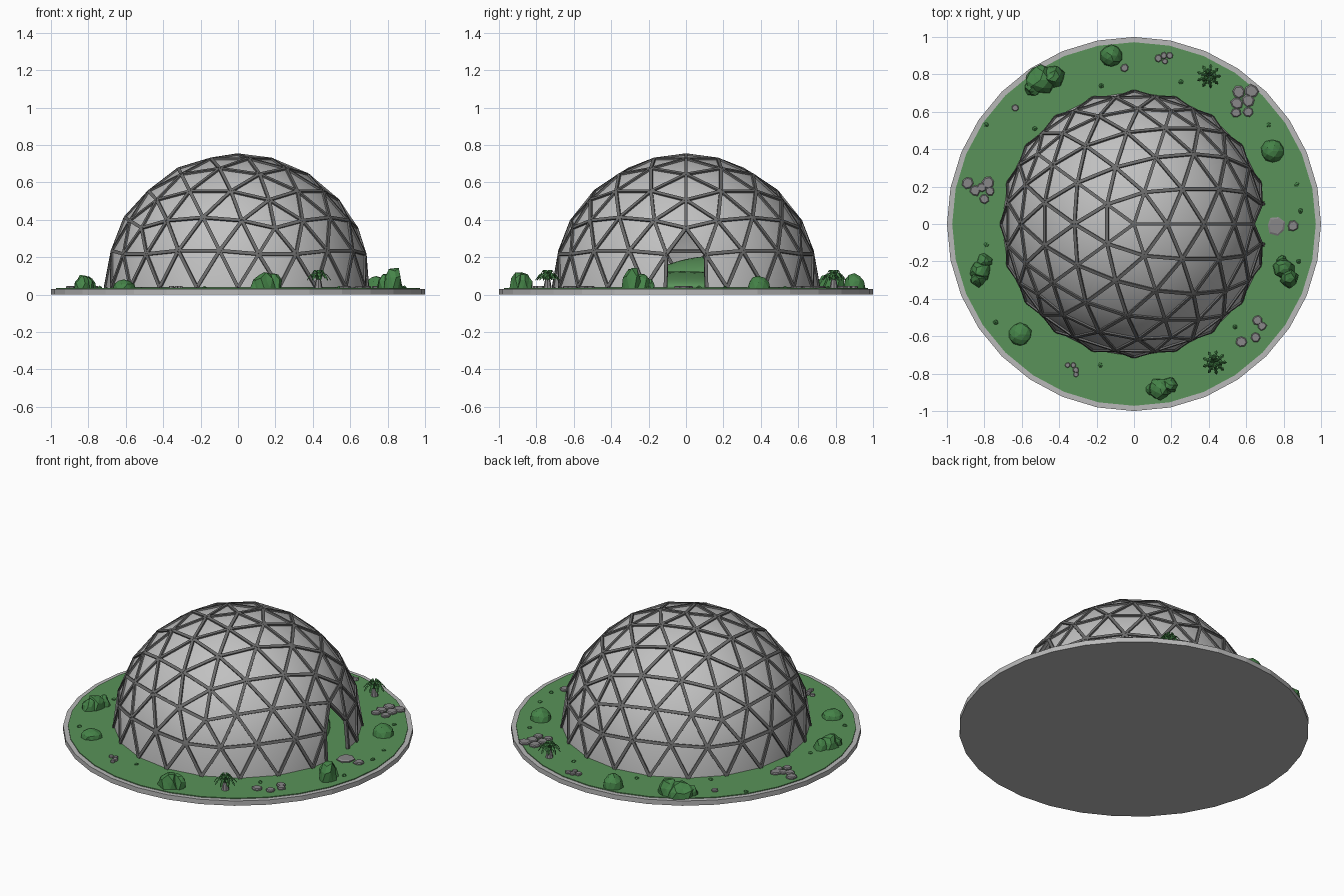
import bpy, bmesh, math, random
from mathutils import Vector, Matrix

if "Cube" in bpy.data.objects:
    bpy.data.objects.remove(bpy.data.objects["Cube"])
random.seed(7)

GROUND = 0.035
DOME_Z, DOME_R = 0.038, 0.708


def material(name, rgb):
    m = bpy.data.materials.new(name)
    m.use_nodes = True
    m.diffuse_color = (*rgb, 1)
    m.node_tree.nodes["Principled BSDF"].inputs["Base Color"].default_value = (*rgb, 1)
    return m


PANEL = material("pale grey panel", (0.53, 0.53, 0.53))
STRUT = material("dark grey strut", (0.15, 0.15, 0.15))
CONCRETE = material("light grey concrete", (0.48, 0.48, 0.48))
GRASS = material("grass green", (0.10, 0.29, 0.10))
LEAF = material("leaf green", (0.06, 0.23, 0.065))
STONE = material("stone grey", (0.25, 0.245, 0.25))


def finish(bm, name, mat, smooth=False):
    me = bpy.data.meshes.new(name)
    bm.to_mesh(me)
    bm.free()
    me.materials.append(mat)
    for p in me.polygons:
        p.use_smooth = smooth
    ob = bpy.data.objects.new(name, me)
    bpy.context.collection.objects.link(ob)
    return ob


def disc(name, radius, z0, z1, mat):
    bm = bmesh.new()
    bmesh.ops.create_cone(bm, cap_ends=True, segments=32, radius1=radius, radius2=radius,
                          depth=z1 - z0, matrix=Matrix.Translation((0, 0, (z0 + z1) / 2)))
    return finish(bm, name, mat)


# Round base and lawn
disc("base_slab", 1.0, 0.0, 0.03, CONCRETE)
disc("lawn", 0.972, 0.02, GROUND, GRASS)

# Dome shell: upper half of a geodesic sphere
bm = bmesh.new()
bmesh.ops.create_icosphere(bm, subdivisions=3, radius=DOME_R)
bmesh.ops.delete(bm, geom=[v for v in bm.verts if v.co.z < -0.01], context='VERTS')


def nearest(point):
    return min(bm.verts, key=lambda v: (v.co - Vector(point)).length)


# Doorway on the +x side: open the triangle under the five-way joint and the bay below it
apex = nearest((0.894 * DOME_R, 0, 0.447 * DOME_R))
sill = nearest((DOME_R, 0, 0))
sill_co = sill.co.copy()
shoulders = [nearest(Vector((0.959, s * 0.161, 0.232)) * DOME_R) for s in (1, -1)]
feet = [nearest(Vector((0.951, s * 0.309, 0)) * DOME_R) for s in (1, -1)]
gable = [f for f in bm.faces if apex in f.verts and all(v in f.verts for v in shoulders)]
bmesh.ops.delete(bm, geom=gable, context='FACES_ONLY')
bmesh.ops.delete(bm, geom=[sill], context='VERTS')
for shoulder, foot, s in zip(shoulders, feet, (1, -1)):
    post = bm.verts.new((sill_co + foot.co) / 2)
    bm.faces.new((shoulder, post, foot) if s > 0 else (shoulder, foot, post))
for e in [e for e in bm.edges if all(v in e.verts for v in shoulders)]:
    bm.edges.remove(e)
bmesh.ops.translate(bm, verts=bm.verts, vec=(0, 0, DOME_Z))
edges = [(e.verts[0].co.copy(), e.verts[1].co.copy()) for e in bm.edges]
finish(bm, "dome_panels", PANEL, smooth=True)

# Struts: one rectangular bar on every edge above the ground ring
bm = bmesh.new()
centre = Vector((0, 0, DOME_Z))
for a, b in edges:
    if max(a.z, b.z) < DOME_Z + 0.01:
        continue
    along = (b - a).normalized()
    out = ((a + b) / 2 - centre).normalized()
    side = along.cross(out)
    rot = Matrix((along, side, out)).transposed().to_4x4()
    bmesh.ops.create_cube(bm, size=1, matrix=Matrix.Translation((a + b) / 2) @ rot @
                          Matrix.Diagonal(((b - a).length, 0.018, 0.018, 1)))
finish(bm, "dome_struts", STRUT)


def blob(bm, x, y, z, sx, sy, sz, jitter=0.0, subdiv=2):
    """Squashed, roughened sphere with its underside flattened at z."""
    m = Matrix.Translation((x, y, z)) @ Matrix.Diagonal((sx, sy, sz, 1))
    made = bmesh.ops.create_icosphere(bm, subdivisions=subdiv, radius=1)["verts"]
    for v in made:
        v.co *= 1 + random.uniform(-jitter, jitter)
        v.co.z = max(v.co.z, 0)
        v.co = m @ v.co


# Planted mounds inside the dome
bm = bmesh.new()
blob(bm, 0.08, -0.02, GROUND, 0.45, 0.52, 0.09, subdiv=4)
blob(bm, -0.20, 0.20, GROUND, 0.32, 0.43, 0.175, subdiv=4)
finish(bm, "inner_mounds", GRASS, smooth=True)

# Round bushes: x, y, radius, height
for i, (x, y, r, h) in enumerate([(-0.12, 0.90, 0.06, 0.08), (0.74, 0.39, 0.062, 0.065),
                                  (-0.61, -0.59, 0.062, 0.045)]):
    bm = bmesh.new()
    blob(bm, x, y, GROUND, r, r, h, 0.06)
    finish(bm, f"round_bush_{i + 1}", LEAF)

# Clumped shrubs: each a few overlapping blobs of x, y, radius, height
SHRUBS = [
    [(-0.50, 0.77, 0.08, 0.07), (-0.43, 0.79, 0.06, 0.09), (-0.54, 0.73, 0.045, 0.05)],
    [(0.14, -0.88, 0.06, 0.09), (0.19, -0.86, 0.045, 0.08), (0.10, -0.885, 0.035, 0.05)],
    [(0.80, -0.24, 0.055, 0.08), (0.83, -0.29, 0.05, 0.11), (0.79, -0.20, 0.03, 0.05)],
    [(-0.82, -0.25, 0.055, 0.075), (-0.83, -0.29, 0.045, 0.06), (-0.80, -0.20, 0.04, 0.06)],
]
for i, parts in enumerate(SHRUBS):
    bm = bmesh.new()
    for x, y, r, h in parts:
        blob(bm, x, y, GROUND, r, r, h, 0.15)
    finish(bm, f"shrub_{i + 1}", LEAF)

# Ferns: rings of arching saw-edged fronds on a short stem
ARCH = [(0.0, 0.035, 0.004), (0.015, 0.065, 0.012), (0.028, 0.078, 0.005), (0.036, 0.078, 0.013),
        (0.046, 0.072, 0.005), (0.054, 0.062, 0.010), (0.066, 0.045, 0.001)]
for i, (x, y) in enumerate([(0.43, -0.74), (0.40, 0.79)]):
    bm = bmesh.new()
    for count, spread, lift in ((9, 1.0, 1.0), (6, 0.65, 1.25)):
        for k in range(count):
            rot = Matrix.Translation((x, y, GROUND)) @ Matrix.Rotation(
                math.tau * (k + spread) / count, 4, 'Z')
            rows = [[bm.verts.new(rot @ Vector((d * spread, s * w, z * lift - abs(s) * 0.006)))
                     for s in (-1, 0, 1)] for d, z, w in ARCH]
            for p, q in zip(rows, rows[1:]):
                for c in (0, 1):
                    bm.faces.new((p[c], q[c], q[c + 1], p[c + 1]))
    finish(bm, f"fern_{i + 1}", LEAF)
    bm = bmesh.new()
    bmesh.ops.create_cone(bm, cap_ends=True, segments=8, radius1=0.022, radius2=0.014, depth=0.045,
                          matrix=Matrix.Translation((x, y, GROUND + 0.0225)))
    finish(bm, f"fern_stem_{i + 1}", STONE)

# Flat stones: x, y, radius
STONES = [
    (0.76, -0.01, 0.05), (0.85, -0.01, 0.03), (0.55, 0.645, 0.034), (0.61, 0.66, 0.034),
    (0.56, 0.705, 0.036), (0.63, 0.71, 0.036), (0.545, 0.595, 0.026), (0.61, 0.60, 0.026),
    (0.13, 0.885, 0.02), (0.16, 0.90, 0.018), (0.19, 0.90, 0.018), (0.165, 0.87, 0.016),
    (-0.05, 0.835, 0.022), (-0.635, 0.62, 0.02), (-0.89, 0.22, 0.032), (-0.78, 0.22, 0.034),
    (-0.815, 0.195, 0.026), (-0.85, 0.18, 0.03), (-0.77, 0.175, 0.026), (-0.80, 0.135, 0.026),
    (0.66, -0.515, 0.026), (0.685, -0.545, 0.024), (0.65, -0.605, 0.026), (0.575, -0.63, 0.03),
    (-0.355, -0.755, 0.015), (-0.325, -0.755, 0.014), (-0.31, -0.78, 0.016), (-0.31, -0.805, 0.014),
]
bm = bmesh.new()
for x, y, r in STONES:
    turn, n = random.random() * 6, 7
    reach = [r * random.uniform(0.88, 1.12) for _ in range(n)]
    rings = []
    for scale, z in ((1, GROUND), (1, GROUND + 0.007), (0.8, GROUND + 0.012)):
        rings.append([bm.verts.new((x + q * scale * math.cos(turn + math.tau * k / n),
                                    y + q * scale * math.sin(turn + math.tau * k / n), z))
                      for k, q in enumerate(reach)])
    for lo, hi in zip(rings, rings[1:]):
        for k in range(n):
            j = (k + 1) % n
            bm.faces.new((lo[k], lo[j], hi[j], hi[k]))
    bm.faces.new(rings[-1])
finish(bm, "stones", STONE)

# Small grass tufts
bm = bmesh.new()
for x, y in [(-0.79, 0.53), (-0.53, 0.51), (-0.175, 0.74), (0.25, 0.76), (0.72, 0.53), (0.87, 0.21),
             (0.88, -0.20), (-0.79, -0.11), (-0.74, -0.525), (-0.18, -0.755), (0.54, -0.55),
             (0.89, 0.07)]:
    blob(bm, x, y, GROUND, 0.014, 0.014, 0.012, 0.15, subdiv=1)
finish(bm, "grass_tufts", LEAF)
